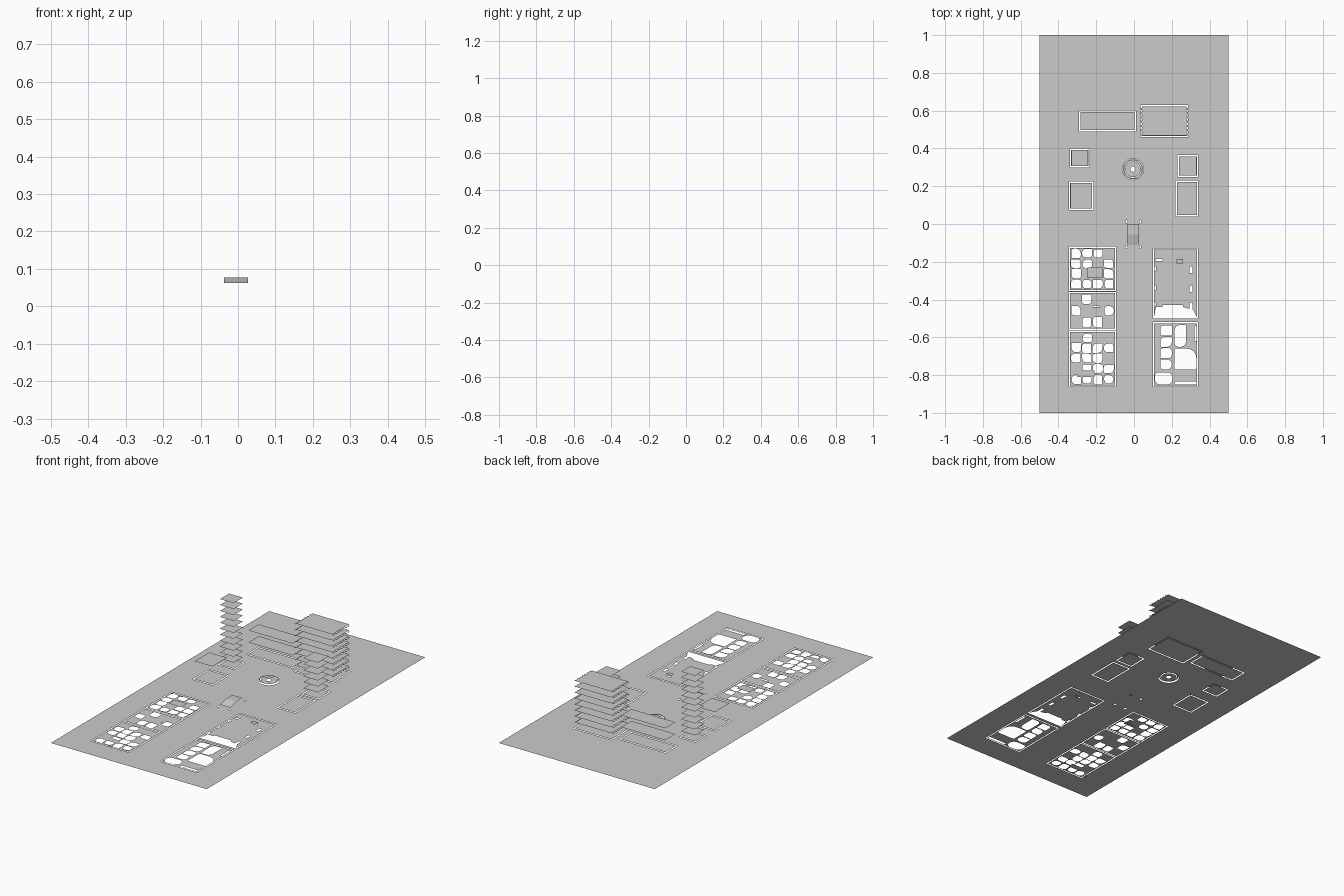
import bpy, math, random

if "Cube" in bpy.data.objects:
    bpy.data.objects.remove(bpy.data.objects["Cube"])
random.seed(4)
G = 0.057        # ground level
STOREY = 0.0345  # storey height


def rect(x0, y0, x1, y1):
    return [(x0, y0), (x1, y0), (x1, y1), (x0, y1)]


def circle(cx, cy, r, n=32):
    return [(cx + r * math.cos(2 * math.pi * i / n), cy + r * math.sin(2 * math.pi * i / n)) for i in range(n)]


def blob(x0, y0, x1, y1):
    # rectangle with randomly rounded corners
    pts = []
    s = min(x1 - x0, y1 - y0)
    for cx, cy, sx, sy, a in ((x1, y1, -1, -1, 0), (x0, y1, 1, -1, 90), (x0, y0, 1, 1, 180), (x1, y0, -1, 1, 270)):
        r = s * random.choice((0.06, 0.3, 0.45))
        for k in range(5):
            t = math.radians(a + k * 22.5)
            pts.append((cx + sx * r + r * math.cos(t), cy + sy * r + r * math.sin(t)))
    return pts


def sheet(name, loops, z):
    # flat filled sheet; nested loops alternate between hole and solid
    cu = bpy.data.curves.new(name, 'CURVE')
    cu.dimensions = '2D'
    cu.fill_mode = 'BOTH'
    for pts in loops:
        sp = cu.splines.new('POLY')
        sp.points.add(len(pts) - 1)
        for p, (x, y) in zip(sp.points, pts):
            p.co = (x, y, 0, 1)
        sp.use_cyclic_u = True
    ob = bpy.data.objects.new(name, cu)
    bpy.context.collection.objects.link(ob)
    ob.location.z = z
    bpy.ops.object.select_all(action='DESELECT')
    ob.select_set(True)
    bpy.context.view_layer.objects.active = ob
    bpy.ops.object.convert(target='MESH')


def quads(name, faces):
    # several loose quads in one object
    verts = [v for f in faces for v in f]
    me = bpy.data.meshes.new(name)
    me.from_pydata(verts, [], [tuple(range(4 * i, 4 * i + 4)) for i in range(len(faces))])
    bpy.context.collection.objects.link(bpy.data.objects.new(name, me))


def plate(x0, y0, x1, y1, z):
    return [(x, y, z) for x, y in rect(x0, y0, x1, y1)]


def frame(x0, y0, x1, y1, w):
    # thin slot around a footprint
    return [rect(x0, y0, x1, y1), rect(x0 + w, y0 + w, x1 - w, y1 - w)]


def garden(x0, y0, x1, y1, cols, rows, skip):
    # planting beds on an irregular grid
    out = frame(x0, y0, x1, y1, 0.006)
    m = 0.009
    dx, dy = (x1 - x0 - 2 * m) / cols, (y1 - y0 - 2 * m) / rows
    for i in range(cols):
        for j in range(rows):
            if random.random() < skip:
                continue
            a, b = x0 + m + i * dx, y0 + m + j * dy
            g = [random.uniform(0.001, 0.007) for _ in range(4)]
            out.append(blob(a + g[0], b + g[1], a + dx - g[2], b + dy - g[3]))
    return out


# footprint, slab levels, name
BUILDINGS = {
    "wide_tower": ((0.035, 0.46, 0.285, 0.63), range(1, 9)),
    "long_block": ((-0.29, 0.49, 0.01, 0.60), (2, 4)),
    "slender_tower": ((-0.34, 0.30, -0.235, 0.40), range(1, 12)),
    "low_block_left": ((-0.345, 0.075, -0.215, 0.225), (3,)),
    "small_tower": ((0.23, 0.25, 0.34, 0.365), range(1, 7)),
    "low_block_right": ((0.22, 0.04, 0.34, 0.23), ()),
}

# ground with cut-outs
loops = [rect(-0.5, -1, 0.5, 1)]
for fp, _ in BUILDINGS.values():
    loops += frame(*fp, 0.007)
loops.append(circle(-0.005, 0.29, 0.056))
loops += garden(-0.345, -0.355, -0.095, -0.12, 4, 4, 0.2)
loops += garden(-0.345, -0.56, -0.095, -0.36, 4, 3, 0.22)
loops += garden(-0.345, -0.86, -0.095, -0.565, 4, 5, 0.25)
# lower right garden: small beds in the middle, wide lawns to the side
loops += frame(0.1, -0.86, 0.34, -0.52, 0.006)
for i in range(4):
    loops.append(blob(0.14, -0.77 + i * 0.06, 0.20, -0.717 + i * 0.06))
for r in ((0.215, -0.65, 0.275, -0.535), (0.215, -0.77, 0.33, -0.66),
          (0.11, -0.85, 0.205, -0.785), (0.215, -0.85, 0.33, -0.835), (0.32, -0.62, 0.33, -0.54)):
    loops.append(blob(*r))
# upper right court with slots
loops += frame(0.1, -0.5, 0.34, -0.13, 0.006)
for y in (-0.195, -0.44):
    for x in (0.115, 0.225):
        loops.append(rect(x, y, x + 0.035, y + 0.01))
for y in (-0.26, -0.36, -0.45):
    loops.append(rect(0.295, y, 0.31, y + 0.035))
    loops.append(rect(0.108, y + 0.01, 0.116, y + 0.035))
# slots beside the gate
for x in (-0.045, 0.028):
    loops += [rect(x, -0.13, x + 0.01, -0.115), rect(x, 0.005, x + 0.01, 0.02)]
sheet("ground", loops, G)

# building slabs
for name, ((x0, y0, x1, y1), levels) in BUILDINGS.items():
    w = 0.008
    if levels:
        quads(name + "_slabs", [plate(x0 + w, y0 + w, x1 - w, y1 - w, G + k * STOREY) for k in levels])

# balconies on the wide tower
teeth = []
for k in range(1, 9):
    for j in range(7):
        y = 0.468 + j * 0.0225
        for x in (0.034, 0.277):
            teeth.append(plate(x, y, x + 0.009, y + 0.012, G + k * STOREY - 0.004))
quads("balconies", teeth)

# fountain
sheet("fountain_rim", [circle(-0.005, 0.29, 0.053), circle(-0.005, 0.29, 0.046)], 0.064)
sheet("fountain_basin", [circle(-0.005, 0.29, 0.042), circle(-0.005, 0.29, 0.014)], 0.061)

# gate with sloped ramp
quads("gate", [
    [(-0.037, -0.11, 0.063), (0.027, -0.11, 0.063), (0.027, -0.055, 0.077), (-0.037, -0.055, 0.077)],
    plate(-0.037, -0.055, 0.027, 0.0, 0.077)])

# garden pavilions and benches
quads("pavilions", [
    plate(-0.245, -0.285, -0.165, -0.23, 0.081), plate(-0.265, -0.49, -0.165, -0.44, 0.06),
    plate(-0.3, -0.81, -0.21, -0.775, 0.06), plate(0.215, -0.83, 0.315, -0.79, 0.06),
    plate(0.285, -0.605, 0.315, -0.535, 0.06), plate(0.225, -0.21, 0.26, -0.185, 0.068)])

# sunken pit floor
quads("pit_floor", [plate(-0.295, -0.765, -0.28, -0.745, 0.0)])
